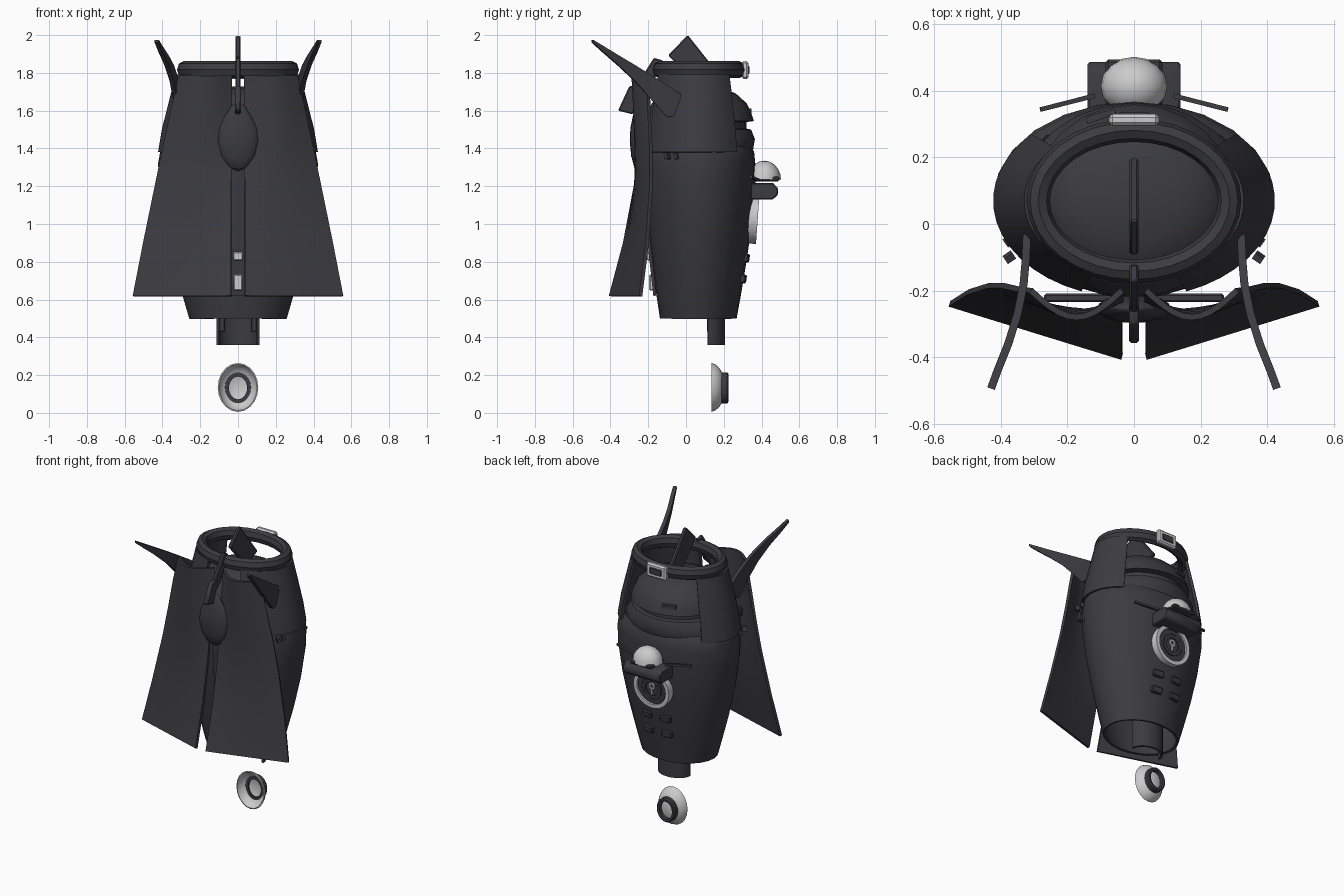
import bpy, bmesh, math
from mathutils import Vector, Matrix

if "Cube" in bpy.data.objects:
    bpy.data.objects.remove(bpy.data.objects["Cube"])

def material(name, c):
    m = bpy.data.materials.new(name)
    m.diffuse_color = (*c, 1)
    m.use_nodes = True
    m.node_tree.nodes["Principled BSDF"].inputs["Base Color"].default_value = m.diffuse_color
    return m

DARK = material("charcoal", (0.045, 0.045, 0.052))
PALE = material("pale_metal", (0.72, 0.72, 0.74))

def finish(name, bm, mat=DARK, thick=0, bevel=0, angle=35):
    bmesh.ops.recalc_face_normals(bm, faces=bm.faces)
    me = bpy.data.meshes.new(name)
    bm.to_mesh(me)
    bm.free()
    ob = bpy.data.objects.new(name, me)
    bpy.context.collection.objects.link(ob)
    me.materials.append(mat)
    bpy.ops.object.select_all(action='DESELECT')
    ob.select_set(True)
    bpy.context.view_layer.objects.active = ob
    if thick:
        m = ob.modifiers.new("thickness", 'SOLIDIFY')
        m.thickness, m.offset = thick, 0
        bpy.ops.object.modifier_apply(modifier=m.name)
    if bevel:
        m = ob.modifiers.new("bevel", 'BEVEL')
        m.width, m.segments = bevel, 1
        bpy.ops.object.modifier_apply(modifier=m.name)
    bpy.ops.object.shade_smooth_by_angle(angle=math.radians(angle))
    return ob

def loft(name, rows, closed=False, loop=False, **kw):
    """Skin rows of points; closed joins each row's ends, loop joins last row to first."""
    bm = bmesh.new()
    vs = [[bm.verts.new(p) for p in r] for r in rows]
    n, k = len(rows), len(rows[0])
    for i in range(n if loop else n - 1):
        for j in range(k if closed else k - 1):
            a, b = vs[i], vs[(i + 1) % n]
            bm.faces.new((a[j], a[(j + 1) % k], b[(j + 1) % k], b[j]))
    bmesh.ops.remove_doubles(bm, verts=bm.verts, dist=0.0005)
    return finish(name, bm, **kw)

def ellipse(cy, z, rx, ry, a0=0, a1=360, n=24):
    full = a1 - a0 == 360
    return [(rx * math.cos(a), cy + ry * math.sin(a), z) for a in
            (math.radians(a0 + (a1 - a0) * i / n) for i in range(n if full else n + 1))]

def box(name, c, s, rot=(0, 0, 0), bevel=0, mat=DARK):
    bm = bmesh.new()
    R = Matrix.Rotation(rot[2], 4, 'Z') @ Matrix.Rotation(rot[1], 4, 'Y') @ Matrix.Rotation(rot[0], 4, 'X')
    bmesh.ops.create_cube(bm, size=1, matrix=Matrix.Translation(c) @ R @ Matrix.Diagonal((*s, 1)))
    return finish(name, bm, mat, bevel=bevel)

def plate(name, yz, w, bevel=0.006):
    """Polygon in the side plane, given width along x."""
    bm = bmesh.new()
    f = bm.faces.new([bm.verts.new((-w / 2, y, z)) for y, z in yz])
    e = bmesh.ops.extrude_face_region(bm, geom=[f])
    bmesh.ops.translate(bm, vec=(w, 0, 0), verts=[v for v in e['geom'] if isinstance(v, bmesh.types.BMVert)])
    return finish(name, bm, bevel=bevel)

def ring(name, c, rx, rz, sec, mat=DARK, tilt=0, n=28):
    """Ring around the y axis; sec is a cross-section of (radial, depth) offsets."""
    T = Matrix.Translation(c) @ Matrix.Rotation(tilt, 4, 'X')
    rows = []
    for i in range(n):
        a = math.tau * i / n
        rows.append([T @ Vector(((rx + r) * math.cos(a), d, (rz + r) * math.sin(a))) for r, d in sec])
    return loft(name, rows, closed=True, loop=True, mat=mat)

def ball(name, c, s, mat=DARK, u=24, v=12):
    bm = bmesh.new()
    bmesh.ops.create_uvsphere(bm, u_segments=u, v_segments=v, radius=1,
                              matrix=Matrix.Translation(c) @ Matrix.Diagonal((*s, 1)))
    return finish(name, bm, mat)

# barrel body, hollow and open at the bottom
body = [(0.50, 0.25, 0.195, 0.065), (0.62, 0.285, 0.215, 0.067), (0.8, 0.335, 0.242, 0.07),
        (1.0, 0.38, 0.268, 0.073), (1.2, 0.41, 0.285, 0.075), (1.32, 0.415, 0.284, 0.075),
        (1.38, 0.405, 0.278, 0.075), (1.41, 0.37, 0.26, 0.075)]
loft("barrel_body", [ellipse(cy, z, rx, ry) for z, rx, ry, cy in body], closed=True, thick=0.016)

# inner torso: stacked rounded layers under the collar
torso = [(1.34, 0.36, 0.26), (1.39, 0.36, 0.285), (1.45, 0.345, 0.295), (1.50, 0.31, 0.275), (1.505, 0.27, 0.25),
         (1.54, 0.27, 0.25), (1.545, 0.31, 0.29), (1.59, 0.30, 0.275), (1.64, 0.275, 0.25), (1.69, 0.22, 0.195),
         (1.72, 0.14, 0.12), (1.73, 0, 0)]
loft("inner_torso", [ellipse(0.07, z, rx, ry) for z, rx, ry in torso], closed=True)
box("torso_slot", (-0.1, 0.325, 1.6), (0.09, 0.02, 0.025), (0, 0, 0.3))

# side shells of the upper body
for side in (1, -1):
    rows = []
    for z, rx, ry in ((1.38, 0.415, 0.285), (1.5, 0.395, 0.272), (1.65, 0.357, 0.25), (1.79, 0.322, 0.225)):
        rows.append([(side * x, y, zz) for x, y, zz in ellipse(0.07, z, rx, ry, -68, 43, 14)])
    loft("upper_side_shell", rows, thick=0.018)
    for y in (-0.1, -0.05):
        box("shell_clip", (side * 0.375, y, 1.36), (0.03, 0.02, 0.035), (0.3, 0, side * -0.6))

# collar ring and its buckle
sec = [(0.035 * math.cos(math.tau * i / 8), 0.045 * math.sin(math.tau * i / 8)) for i in range(8)]
loft("collar_ring", [[((0.288 + r) * math.cos(a), 0.07 + (0.212 + r) * math.sin(a), 1.817 + d) for r, d in sec]
                     for a in (math.tau * i / 32 for i in range(32))], closed=True, loop=True)
box("collar_buckle", (0, 0.313, 1.815), (0.15, 0.035, 0.095), bevel=0.01, mat=PALE)
box("buckle_inset", (0, 0.325, 1.815), (0.09, 0.02, 0.045), bevel=0.004)

# split cape: lofted bands (z, inner y, outer y, outer x, bulge)
cape = [(1.785, -0.2, -0.2, 0.31, 0.08), (1.6, -0.225, -0.195, 0.352, 0.06), (1.4, -0.245, -0.185, 0.396, 0.045),
        (1.2, -0.268, -0.185, 0.438, 0.025), (0.9, -0.325, -0.205, 0.5, 0.008), (0.618, -0.40, -0.24, 0.555, 0)]
for side in (1, -1):
    rows = [[(side * (0.036 + (xo - 0.036) * t), yi + (yo - yi) * t - b * math.sin(math.pi * t), z)
             for t in (j / 10 for j in range(11))] for z, yi, yo, xo, b in cape]
    loft("cape_half", rows, thick=0.018)
    box("cape_anchor", (side * 0.16, -0.222, 1.4), (0.22, 0.025, 0.06), bevel=0.005)

# strap with buckles down the cape gap, and its teardrop pad
strap = [(1.35, -0.225), (1.1, -0.212), (0.85, -0.19), (0.62, -0.165)]
loft("front_strap", [[(-0.034, y, z), (0.034, y, z)] for z, y in strap], thick=0.016)
box("lower_strap_buckle", (0, -0.18, 0.69), (0.05, 0.03, 0.085), bevel=0.006, mat=PALE)
box("upper_strap_buckle", (0, -0.196, 0.83), (0.05, 0.025, 0.045), bevel=0.005, mat=PALE)
drop = [(1.28, 0.0), (1.30, 0.05), (1.36, 0.093), (1.44, 0.113), (1.51, 0.103), (1.57, 0.07), (1.63, 0.033), (1.645, 0)]
loft("teardrop_pad", [ellipse(-0.255, z, r, r * 0.38, n=16) for z, r in drop], closed=True)

# central crest: upright plates on the centre line
plate("crest_plate", [(0.01, 2.0), (-0.095, 1.895), (0.08, 1.70), (0.2, 1.76)], 0.026)
plate("crest_arm", [(-0.17, 1.88), (-0.12, 1.865), (-0.2, 1.7), (-0.29, 1.62), (-0.27, 1.72)], 0.026)
plate("crest_grip", [(-0.30, 1.73), (-0.36, 1.6), (-0.28, 1.58), (-0.24, 1.73)], 0.03)

# swept side blades
blade = [(-0.03, 0.322, 1.69, 1.58), (-0.1, 0.325, 1.735, 1.565), (-0.18, 0.332, 1.785, 1.655),
         (-0.27, 0.35, 1.84, 1.755), (-0.36, 0.378, 1.893, 1.84), (-0.44, 0.41, 1.942, 1.91), (-0.495, 0.43, 1.975, 1.96)]
for side in (1, -1):
    loft("side_blade", [[(side * x, y, a), (side * x, y, b)] for y, x, a, b in blade], thick=0.024)

# rear capped emblem: dome, bracket, whisker rods
bm = bmesh.new()
bmesh.ops.create_uvsphere(bm, u_segments=16, v_segments=10, radius=1,
                          matrix=Matrix.Translation((0, 0.415, 1.235)) @ Matrix.Diagonal((0.1, 0.088, 0.1, 1)))
bmesh.ops.bisect_plane(bm, geom=bm.verts[:] + bm.edges[:] + bm.faces[:], plane_co=(0, 0, 1.235),
                       plane_no=(0, 0, -1), clear_outer=True)
bmesh.ops.holes_fill(bm, edges=[e for e in bm.edges if e.is_boundary])
finish("rear_dome", bm, PALE)
box("dome_base", (0, 0.425, 1.238), (0.17, 0.14, 0.025), bevel=0.008)
plate("rear_bracket", [(0.34, 1.13), (0.46, 1.13), (0.487, 1.155), (0.487, 1.19), (0.46, 1.218), (0.34, 1.218)], 0.28)
for side in (1, -1):
    box("whisker_rod", (side * 0.2, 0.365, 1.24), (0.17, 0.014, 0.014), (0, side * -0.1, side * -0.25))

# rear round badge with keyhole
T = 0.07
ring("badge_rim", (0, 0.362, 1.03), 0.122, 0.122, [(-0.013, -0.05), (0.013, -0.05), (0.013, 0.018), (-0.013, 0.018)],
     PALE, -T)
for r, d in ((0.09, 0.008), (0.06, 0.013)):
    ring("badge_groove", (0, 0.362, 1.03), r, r, [(-0.012, -0.03), (0.012, -0.03), (0.012, d), (-0.012, d)], DARK, -T)
bm = bmesh.new()
bmesh.ops.create_cone(bm, cap_ends=True, segments=28, radius1=0.112, radius2=0.112, depth=0.05,
                      matrix=Matrix.Translation((0, 0.342, 1.03)) @ Matrix.Rotation(math.pi / 2 - T, 4, 'X'))
finish("badge_disc", bm)
ring("keyhole_ring", (0, 0.368, 1.045), 0.018, 0.018, [(-0.006, -0.01), (0.006, -0.01), (0.006, 0.008), (-0.006, 0.008)], PALE, -T, 16)
box("keyhole_stem", (0, 0.368, 1.008), (0.012, 0.018, 0.04), mat=PALE)

# four rear pads
for z, y in ((0.82, 0.316), (0.71, 0.3)):
    for side in (1, -1):
        box("rear_pad", (side * 0.07, y, z), (0.075, 0.035, 0.045), (-0.14, 0, side * -0.1), bevel=0.006)

# hanging curved tail plate below the barrel
loft("tail_plate", [ellipse(0.115, z, 0.108, 0.085, 0, 180, 12) for z in (0.36, 0.7)], thick=0.014)
for side in (1, -1):
    box("tail_rib", (side * 0.085, 0.125, 0.56), (0.03, 0.03, 0.26), bevel=0.004)

# floating shell cup with a dark ring
cup = [(0.135, 0.104, 0.126), (0.155, 0.098, 0.118), (0.175, 0.082, 0.1), (0.19, 0.06, 0.074), (0.199, 0.03, 0.038), (0.202, 0, 0)]
loft("cup_shell", [[(rx * math.cos(a), y, 0.135 + rz * math.sin(a)) for a in (math.tau * i / 20 for i in range(20))]
                   for y, rx, rz in cup], closed=True, thick=0.007, mat=PALE)
ring("cup_ring", (0, 0.2, 0.132), 0.058, 0.07, [(-0.01, -0.02), (0.012, -0.02), (0.012, 0.018), (0.004, 0.025), (-0.01, 0.022)])
